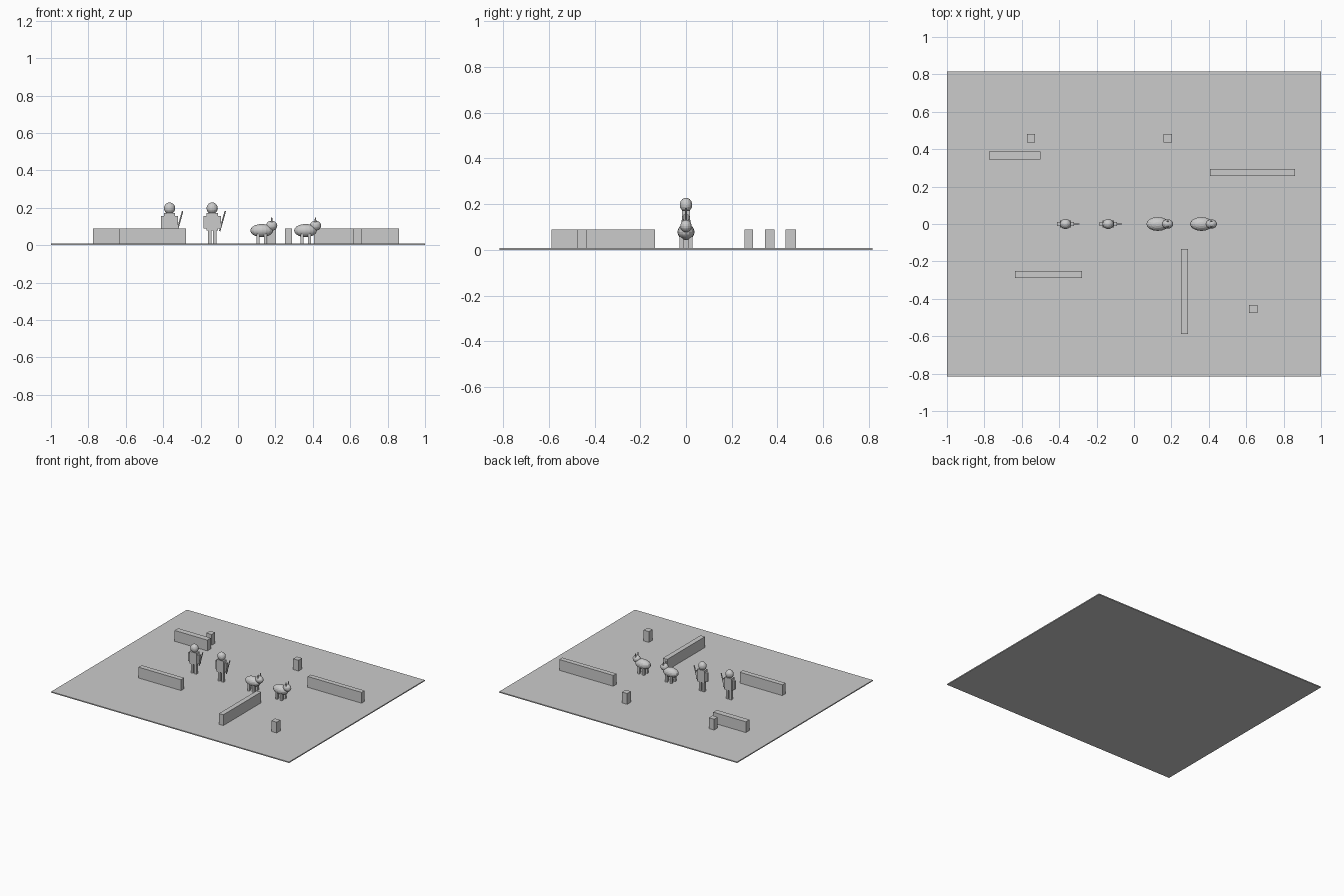
import bpy
from math import atan2, hypot

if "Cube" in bpy.data.objects:
    bpy.data.objects.remove(bpy.data.objects["Cube"])

G = 0.008  # top of the ground slab


def box(name, x0, x1, y0, y1, z0, z1):
    bpy.ops.mesh.primitive_cube_add(size=1, location=((x0 + x1) / 2, (y0 + y1) / 2, (z0 + z1) / 2))
    ob = bpy.context.object
    ob.name = name
    ob.scale = (x1 - x0, y1 - y0, z1 - z0)
    return ob


def ball(name, loc, radii):
    bpy.ops.mesh.primitive_uv_sphere_add(segments=16, ring_count=10, radius=1, location=loc)
    ob = bpy.context.object
    ob.name = name
    ob.scale = radii
    return ob


def rod(name, a, b, r1, r2, y=0):
    # tapered rod in the xz plane
    dx, dz = b[0] - a[0], b[1] - a[1]
    bpy.ops.mesh.primitive_cone_add(vertices=8, radius1=r1, radius2=r2, depth=hypot(dx, dz),
                                    location=((a[0] + b[0]) / 2, y, (a[1] + b[1]) / 2),
                                    rotation=(0, atan2(dx, dz), 0))
    bpy.context.object.name = name


# Ground and low walls
box("ground", -1, 1, -0.815, 0.815, 0, G)
for x0, x1, y0, y1 in [(-0.775, -0.5, 0.345, 0.388), (0.407, 0.86, 0.256, 0.293),
                       (-0.635, -0.277, -0.288, -0.25), (0.252, 0.289, -0.588, -0.135)]:
    box("wall", x0, x1, y0, y1, G, 0.09)

# Short posts
for x, y in [(-0.55, 0.458), (0.181, 0.458), (0.637, -0.455)]:
    box("post", x - 0.022, x + 0.022, y - 0.022, y + 0.022, G, 0.09)

# Standing figures with sticks
for x in (-0.366, -0.138):
    ball("figure_head", (x, 0, 0.197), (0.03, 0.027, 0.031))
    box("figure_torso", x - 0.03, x + 0.03, -0.018, 0.018, 0.079, 0.172)
    for s in (-1, 1):
        cx, ax = x + s * 0.014, x + s * 0.038
        box("figure_leg", cx - 0.009, cx + 0.009, -0.011, 0.011, G, 0.08)
        box("figure_arm", ax - 0.008, ax + 0.008, -0.01, 0.01, 0.09, 0.155)
    rod("stick", (x + 0.04, 0.075), (x + 0.07, 0.182), 0.004, 0.004)

# Four-legged animals
for x in (0.127, 0.361):
    ball("animal_body", (x, 0, 0.078), (0.061, 0.037, 0.035))
    ball("animal_head", (x + 0.053, 0, 0.104), (0.03, 0.025, 0.027))
    for sy in (-1, 1):
        for lx in (-0.02, 0.02):
            box("animal_leg", x + lx - 0.008, x + lx + 0.008,
                sy * 0.02 - 0.008, sy * 0.02 + 0.008, G, 0.06)
        rod("animal_horn", (x + 0.053, 0.117), (x + 0.053, 0.147), 0.006, 0.003, sy * 0.014)
